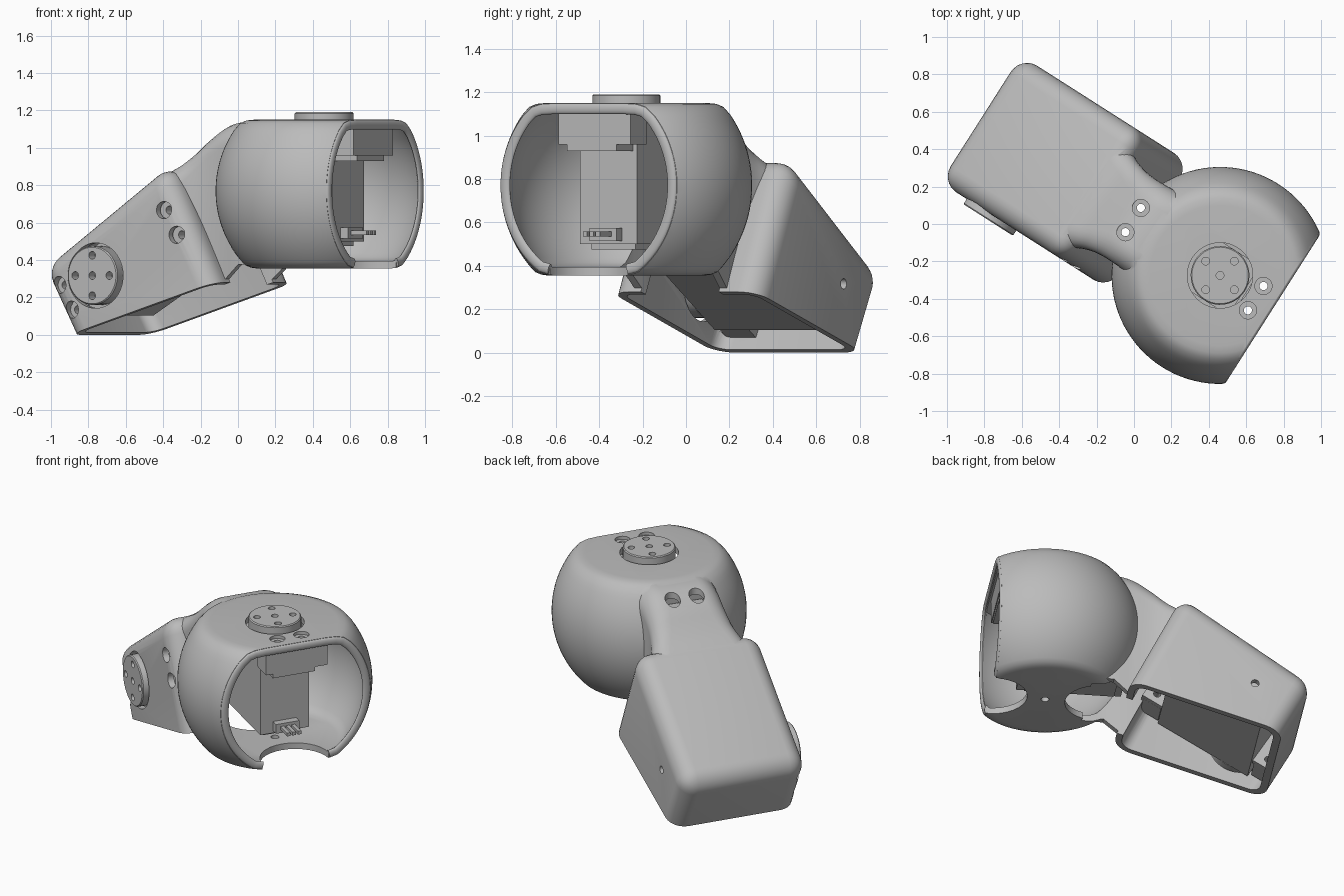
import bpy
import bmesh
from math import sin, cos, pi, radians, sqrt
from mathutils import Matrix, Vector

if "Cube" in bpy.data.objects:
    bpy.data.objects.remove(bpy.data.objects["Cube"])

# Single grey plastic
grey = bpy.data.materials.new("grey plastic")
grey.use_nodes = True
COLOUR = (0.5, 0.5, 0.5, 1)
grey.diffuse_color = COLOUR
grey.node_tree.nodes["Principled BSDF"].inputs["Base Color"].default_value = COLOUR

# The joint is built along x, then turned into place
PLACE = Matrix.Translation((0.46, -0.275, 0)) @ Matrix.Rotation(radians(-32.5), 4, "Z")
IDENTITY = Matrix.Identity(4)


def loft(name, rings, matrix=IDENTITY, bevel=None):
    """Closed solid through equal-length rings, optionally bevelled on all but its lower edges."""
    bm = bmesh.new()
    rows = [[bm.verts.new(matrix @ Vector(p)) for p in ring] for ring in rings]
    for a, b in zip(rows, rows[1:]):
        n = len(a)
        for i in range(n):
            bm.faces.new((a[i], a[(i + 1) % n], b[(i + 1) % n], b[i]))
    bm.faces.new(rows[0])
    bm.faces.new(rows[-1])
    bmesh.ops.recalc_face_normals(bm, faces=bm.faces)
    if bevel:
        low = {rows[k][i] for k in (0, 1) for i in (2, 3)}
        edges = [e for e in bm.edges if not (e.verts[0] in low and e.verts[1] in low)]
        bmesh.ops.bevel(bm, geom=edges, offset=bevel, segments=6, profile=0.5, affect="EDGES")
        bmesh.ops.recalc_face_normals(bm, faces=bm.faces)
    me = bpy.data.meshes.new(name)
    bm.to_mesh(me)
    bm.free()
    ob = bpy.data.objects.new(name, me)
    bpy.context.collection.objects.link(ob)
    return ob


def box(name, x, y, z, m=IDENTITY):
    ring = [(x[0], y[0]), (x[1], y[0]), (x[1], y[1]), (x[0], y[1])]
    return loft(name, [[(*p, h) for p in ring] for h in z], m)


def lathe(name, profile, m=IDENTITY, at=(0, 0), n=32):
    return loft(name, [[(at[0] + r * cos(2 * pi * i / n), at[1] + r * sin(2 * pi * i / n), z)
                        for i in range(n)] for r, z in profile], m)


def rod(name, r, z, m=IDENTITY, at=(0, 0), n=32):
    return lathe(name, [(r, z[0]), (r, z[1])], m, at, n)


def combine(ob, others, operation):
    """Apply booleans and remove the helper solids."""
    for other in others:
        other.hide_render = True
        mod = ob.modifiers.new("bool", "BOOLEAN")
        mod.operation = operation
        mod.solver = "EXACT"
        mod.object = other
        bpy.context.view_layer.update()
        dg = bpy.context.evaluated_depsgraph_get()
        me = bpy.data.meshes.new_from_object(ob.evaluated_get(dg))
        ob.modifiers.clear()
        ob.data = me
        bpy.data.objects.remove(other)
    return ob


def finish(ob):
    ob.data.transform(PLACE)
    ob.data.materials.clear()
    ob.data.materials.append(grey)
    bpy.ops.object.select_all(action="DESELECT")
    bpy.context.view_layer.objects.active = ob
    ob.select_set(True)
    bpy.ops.object.shade_smooth_by_angle(angle=radians(35))


# Ball with flattened, softened top and bottom
def arc(radius):
    return [(radius * cos(radians(a)), 0.77 + radius * sin(radians(a))) for a in range(-41, 37, 3)]


BALL_OUT = ([(0.36, 0.355), (0.39, 0.359), (0.42, 0.371)] + arc(0.58)
            + [(0.448, 1.132), (0.415, 1.146), (0.375, 1.15)])
BALL_IN = ([(0.37, 0.395)] + [p for p in arc(0.54) if 0.415 < p[1] < 1.07]
           + [(0.43, 1.1), (0.38, 1.11)])

# Neck: position, half width and top height along the joint
NECK = [(-0.93, 0.345, 0.785), (-0.84, 0.335, 0.862), (-0.76, 0.305, 0.915), (-0.69, 0.272, 0.975),
        (-0.61, 0.252, 1.05), (-0.50, 0.25, 1.12), (-0.38, 0.26, 1.143), (-0.25, 0.26, 1.146)]


def neck(name, inset, hollow):
    keys = [Vector(k) for k in NECK]
    keys = [keys[0] * 2 - keys[1]] + keys + [keys[-1] * 2 - keys[-2]]
    stations = []
    for a, b, c, d in zip(keys, keys[1:], keys[2:], keys[3:]):
        for t in (0, 0.25, 0.5, 0.75):
            stations.append(b + (c - a) * t / 2 + (a * 2 - b * 5 + c * 4 - d) * t * t / 2
                            + (b * 3 - a - c * 3 + d) * t ** 3 / 2)
    stations.append(keys[-2])
    rings = []
    for x, w, top in stations:
        w, top, r = w - inset, top - inset, 0.13 - inset
        low = -0.05 if hollow else max(0.265, min(0.375, 0.375 + (x + 0.38) * 0.9))
        half = [(w, low)] + [(w - r + r * cos(a), top - r + r * sin(a))
                             for a in (pi / 2 * i / 7 for i in range(8))]
        rings.append([(x, y, z) for y, z in half] + [(x, -y, z) for y, z in reversed(half)])
    return loft(name, rings)


# Sloping arm, open underneath
def arm(name, profile, sides, bevel):
    return loft(name, [[(x, y, z) for x, z in profile] for y in sides], bevel=bevel)


ARM_OUT = [(-1.565, 0.36), (-0.77, 0.915), (-0.458, 0.28), (-1.37, 0.0)]
ARM_IN = [(-1.507, 0.347), (-0.783, 0.866), (-0.451, 0.173), (-1.287, -0.06)]

# Drive frames: z along the output shaft with zero at the shell, x toward the near screws
top_drive = Matrix.Translation((0, 0, 1.15))
slope = radians(31)
arm_drive = Matrix.Translation((-1.205, -0.376, 0.317)) @ Matrix((
    (-cos(slope), sin(slope), 0, 0), (0, 0, -1, 0), (-sin(slope), -cos(slope), 0, 0), (0, 0, 0, 1)))
SCREWS = [(x, y) for x in (0.226, -0.551) for y in (-0.077, 0.077)]
RIM_X, RIM_T = 0.322, 0.0245

# Outer housing
housing = lathe("housing", BALL_OUT, n=96)
combine(housing, [neck("neck", 0, False), arm("arm", ARM_OUT, (-0.383, 0.42), 0.105)], "UNION")

# Hollow interior, front opening and the two scallops beside the lower pivot
cutters = [lathe("ball_cavity", BALL_IN, n=96), neck("neck_cavity", 0.04, True),
           arm("arm_cavity", ARM_IN, (-0.343, 0.38), 0.07),
           box("front_cut", (RIM_X, 1), (-1, 1), (0, 2)),
           rod("front_scallop", 0.212, (0.3, 0.45), at=(0.32, 0)),
           rod("rear_scallop", 0.205, (0.29, 0.46), at=(-0.325, 0))]
# Horn openings, screw wells and pivot holes
for frame in (top_drive, arm_drive):
    cutters.append(rod("horn_cut", 0.175, (-0.1, 0.06), frame, n=48))
    cutters.append(rod("pivot_cut", 0.024, (-0.87, -0.71), frame))
    cutters += [rod("screw_cut", 0.046, (-0.17, 0.06), frame, p) for p in SCREWS]
combine(housing, cutters, "DIFFERENCE")
finish(housing)

# Rounded rim that follows the ball's section around the front opening
side = [(sqrt(r * r - RIM_X ** 2), z) for r, z in BALL_OUT if r > 0.385 or z > 1]
path = [Vector(p) for p in side + [(-y, z) for y, z in reversed(side)]]
rings = []
for i, p in enumerate(path):
    along = (path[min(i + 1, len(path) - 1)] - path[max(i - 1, 0)]).normalized()
    out = Vector((along.y, -along.x))
    mid = p - out * (RIM_T + 0.002)
    ring = []
    for k in range(16):
        q = mid + out * RIM_T * sin(k * pi / 8)
        ring.append((RIM_X + 0.012 * cos(k * pi / 8), q.x, q.y))
    rings.append(ring)
finish(loft("opening_rim", rings))


# Drive unit with mounting blocks and output horn
def drive(label, frame, reach, sides, roofs, turn):
    def part(name, x, y, z):
        return box(label + name, x, y, z, frame)

    def pins():
        return [rod("pin", 0.022, (-0.3, 0.1), frame, p, 16) for p in SCREWS]

    finish(part("motor_case", (-0.475, 0.153), (-0.157, 0.157), (-0.65, -0.06)))
    finish(part("motor_base", (-0.43, 0.11), (-0.12, 0.12), (-0.675, -0.65)))
    for piece in (part("front_tab", (0.153, reach - 0.005), (-0.135, 0.135), (-0.22, -0.19)),
                  part("rear_tab", (-0.62, -0.475), (-0.135, 0.135), (-0.22, -0.19)),
                  part("front_mount", (0.165, reach), sides, (-0.19, roofs[0])),
                  part("rear_mount", (-0.62, -0.485), (-0.135, 0.135), (-0.189, roofs[1]))):
        finish(combine(piece, pins(), "DIFFERENCE"))
    # Cable plug and its three pins
    finish(part("plug", (0.153, 0.2), (-0.075, 0.075), (-0.635, -0.575)))
    for i in (-1, 0, 1):
        y = i * 0.035
        finish(part("plug_pin", (0.2, min(0.3, reach)), (y - 0.011, y + 0.011), (-0.615, -0.593)))
    # Horn disc with a centre hole and four holes around it
    horn = lathe(label + "horn", [(0.157, -0.055), (0.157, 0.034), (0.151, 0.04)], frame, n=48)
    holes = [(0, 0)] + [(0.108 * cos(turn + k * pi / 2), 0.108 * sin(turn + k * pi / 2))
                        for k in range(4)]
    finish(combine(horn, [rod("hole", 0.021, (-0.02, 0.1), frame, p, 16) for p in holes],
                   "DIFFERENCE"))


drive("upper_", top_drive, 0.3, (-0.18, 0.215), (-0.02, -0.12), radians(77.5))
drive("arm_", arm_drive, 0.275, (-0.135, 0.135), (-0.06, -0.05), -slope)
